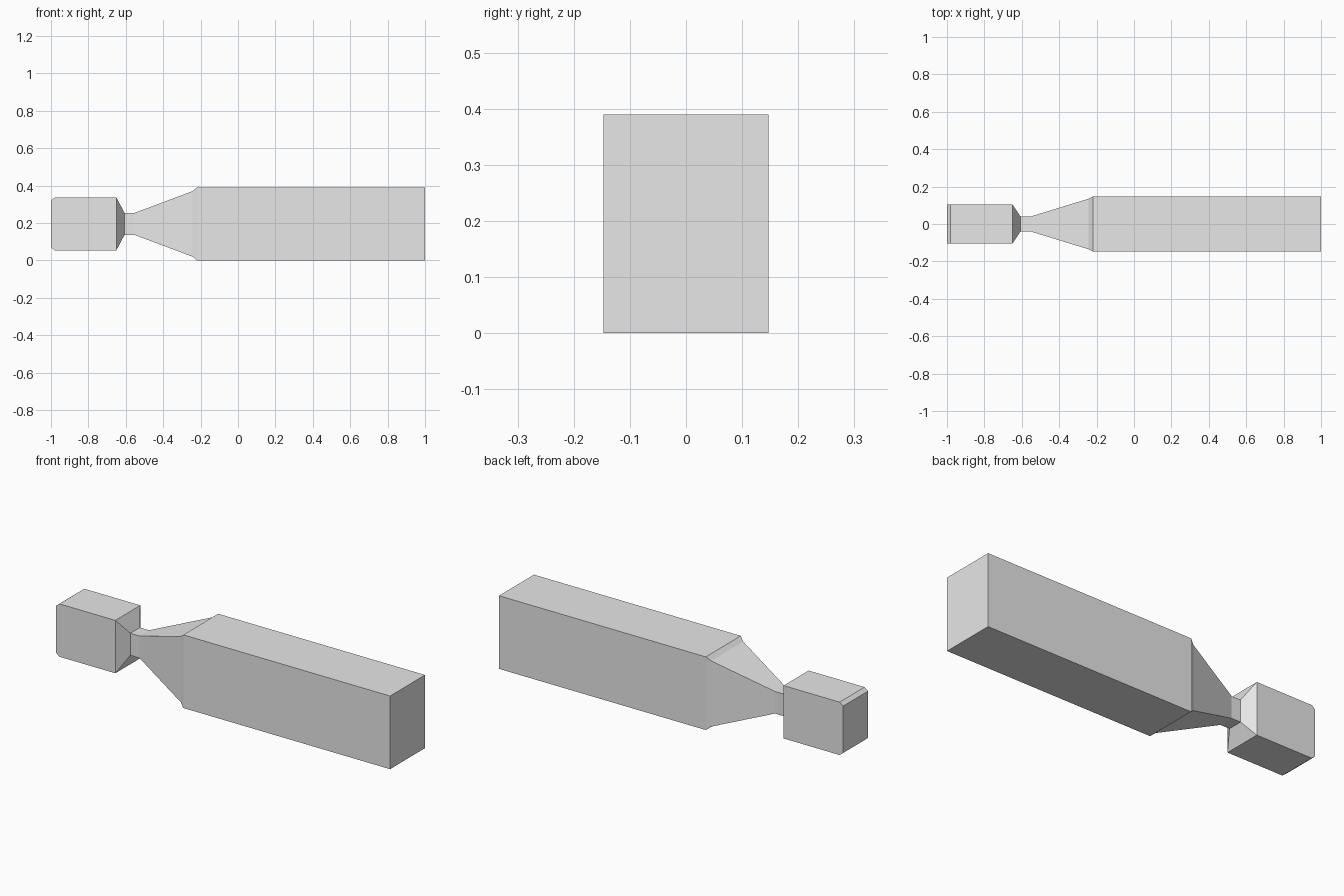
import bpy
import bmesh

cube = bpy.data.objects.get("Cube")
if cube:
    bpy.data.objects.remove(cube, do_unlink=True)

GREY = (0.8, 0.8, 0.8, 1.0)
grey = bpy.data.materials.new("light grey")
grey.use_nodes = True
grey.diffuse_color = GREY
grey.node_tree.nodes["Principled BSDF"].inputs["Base Color"].default_value = GREY

# Rectangular sections along x: position, half depth, half height
CENTRE_Z = 0.195
SECTIONS = [
    (-1.0, 0.105, 0.125),     # chamfered end of the small block
    (-0.98, 0.105, 0.141),
    (-0.65, 0.105, 0.141),
    (-0.607, 0.04, 0.059),    # narrow neck
    (-0.553, 0.04, 0.059),
    (-0.243, 0.135, 0.175),   # end of the taper
    (-0.22, 0.147, 0.195),    # long block
    (1.0, 0.147, 0.195),
]


def loft(name, sections):
    """Skin a row of rectangles into one closed, flat-shaded solid."""
    bm = bmesh.new()
    rings = [[bm.verts.new((x, sy * hy, CENTRE_Z + sz * hz))
              for sy, sz in ((-1, -1), (1, -1), (1, 1), (-1, 1))]
             for x, hy, hz in sections]
    for a, b in zip(rings, rings[1:]):
        for i in range(4):
            j = (i + 1) % 4
            bm.faces.new((a[i], a[j], b[j], b[i]))
    bm.faces.new(rings[0])
    bm.faces.new(rings[-1])
    bmesh.ops.recalc_face_normals(bm, faces=bm.faces[:])
    mesh = bpy.data.meshes.new(name)
    bm.to_mesh(mesh)
    bm.free()
    mesh.materials.append(grey)
    obj = bpy.data.objects.new(name, mesh)
    bpy.context.collection.objects.link(obj)
    return obj


# Small block, neck, taper and long block as one continuous body
loft("necked_bar", SECTIONS)
